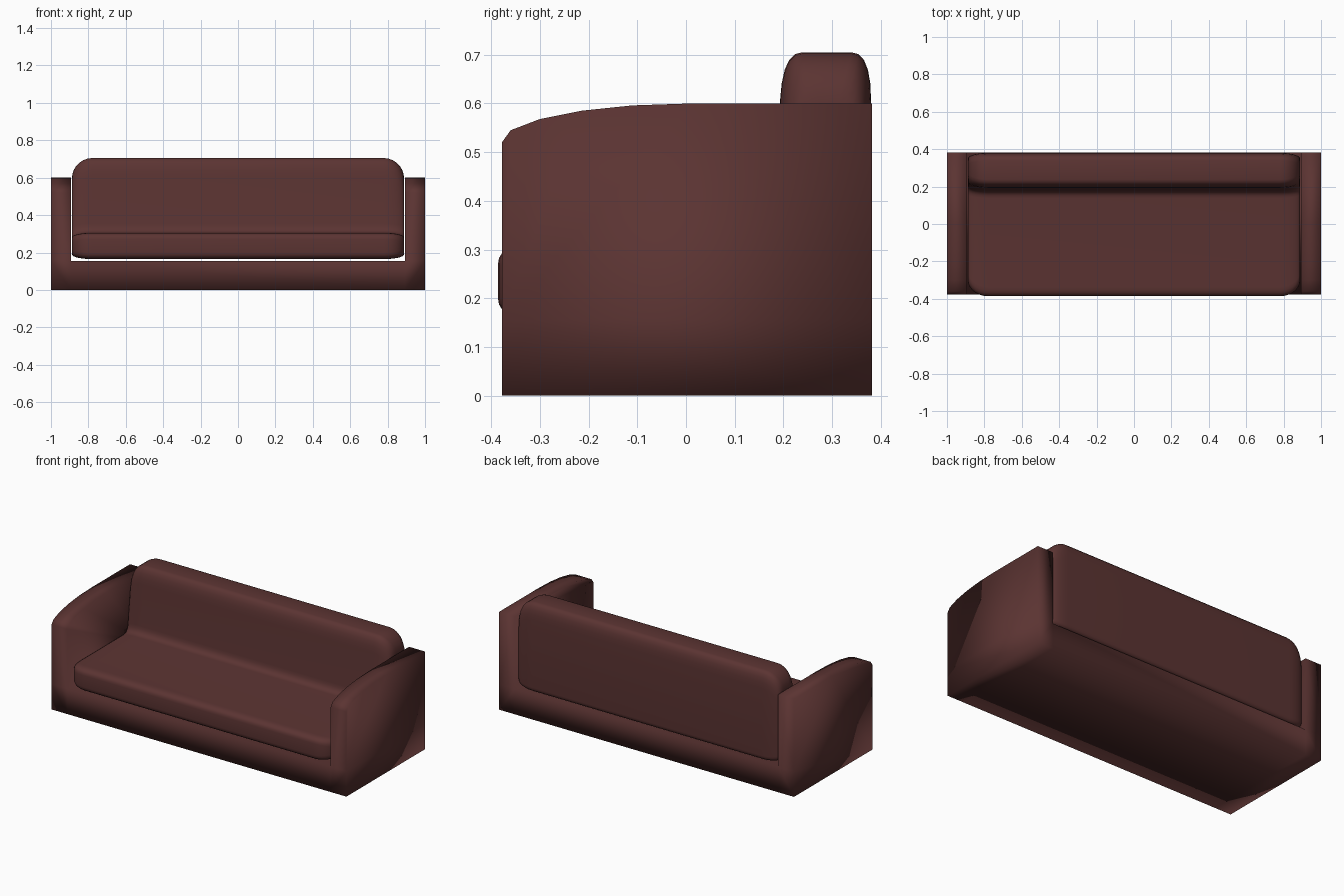
import bpy, bmesh
from math import sin, cos, pi
from mathutils import Vector

cube = bpy.data.objects.get("Cube")
if cube:
    bpy.data.objects.remove(cube)

# Upholstery colour
leather = bpy.data.materials.new("dark_red_brown_leather")
leather.use_nodes = True
colour = (0.105, 0.034, 0.032, 1)
leather.diffuse_color = colour
shader = next(n for n in leather.node_tree.nodes if n.type == 'BSDF_PRINCIPLED')
shader.inputs["Base Color"].default_value = colour
shader.inputs["Roughness"].default_value = 0.7


def finish(bm, name):
    """Turn a bmesh into a smooth upholstered object."""
    bmesh.ops.recalc_face_normals(bm, faces=bm.faces)
    for face in bm.faces:
        face.smooth = True
    mesh = bpy.data.meshes.new(name)
    bm.to_mesh(mesh)
    bm.free()
    mesh.materials.append(leather)
    obj = bpy.data.objects.new(name, mesh)
    bpy.context.collection.objects.link(obj)
    return obj


def add_section(bm, x, points):
    return [bm.verts.new((x, y, z)) for y, z in points]


def bridge(bm, a, b, indices):
    """Join matching edges of two sections with quads."""
    n = len(a)
    for i in indices:
        j = (i + 1) % n
        bm.faces.new((a[i], a[j], b[j], b[i]))


# Frame: two curved arms joined by a low base, as one shell
FRONT, BACK, FLOOR = -0.378, 0.382, 0.155
arm_profile = [(FRONT, FLOOR), (FRONT, 0), (BACK, 0), (BACK, FLOOR), (BACK, 0.6),
               (0.01, 0.6), (-0.11, 0.596), (-0.215, 0.585), (-0.30, 0.568),
               (-0.36, 0.545), (FRONT, 0.52)]
bm = bmesh.new()
inner_sections = []
for side in (-1, 1):
    outer = add_section(bm, side, arm_profile)
    inner = add_section(bm, side * 0.893, arm_profile)
    bridge(bm, outer, inner, range(len(outer)))
    bm.faces.new(outer)
    bm.faces.new([inner[0]] + inner[3:])
    inner_sections.append(inner)
left, right = inner_sections
bridge(bm, left, right, range(3))
bm.faces.new((left[3], left[0], right[0], right[3]))
finish(bm, "sofa_frame")


def rounded(corners, steps=5):
    """Round each (y, z, radius before, radius after) corner."""
    points = []
    for i, (y, z, before, after) in enumerate(corners):
        p = Vector((y, z))
        prev = Vector(corners[i - 1][:2])
        nxt = Vector(corners[(i + 1) % len(corners)][:2])
        a = p + (prev - p).normalized() * before
        b = p + (nxt - p).normalized() * after
        for k in range(steps + 1):
            t = k / steps
            points.append(a * (1 - t) ** 2 + p * 2 * t * (1 - t) + b * t * t)
    return points


def cushion_profile(d):
    """L-shaped seat and back outline, shrunk by d towards the ends."""
    front, back = -0.386 + 0.085 * d, 0.38 - 0.03 * d
    top, seat, bottom = 0.705 - 0.11 * d, 0.305 - 0.025 * d, 0.165 + 0.025 * d
    return rounded([
        (front, bottom, 0.035, 0.05),
        (back, bottom, 0.03, 0.03),
        (back, top, 0.1, 0.04),
        (0.198 + 0.04 * d, top, 0.04, 0.1),
        (0.178 + 0.02 * d, seat, 0.05, 0.04),
        (front, seat, 0.05, 0.035)])


# Cushion: one seat-and-back body with softly rounded ends
bm = bmesh.new()
angles = [pi / 2 * k / 7 for k in range(8)]
stations = [(0.78 + 0.108 * sin(a), 1 - cos(a)) for a in angles]
stations = [(-x, d) for x, d in reversed(stations)] + stations
sections = [add_section(bm, x, cushion_profile(d)) for x, d in stations]
for a, b in zip(sections, sections[1:]):
    bridge(bm, a, b, range(len(a)))
for end in (sections[0], sections[-1]):
    bm.faces.new(end)
finish(bm, "seat_and_back_cushion")
